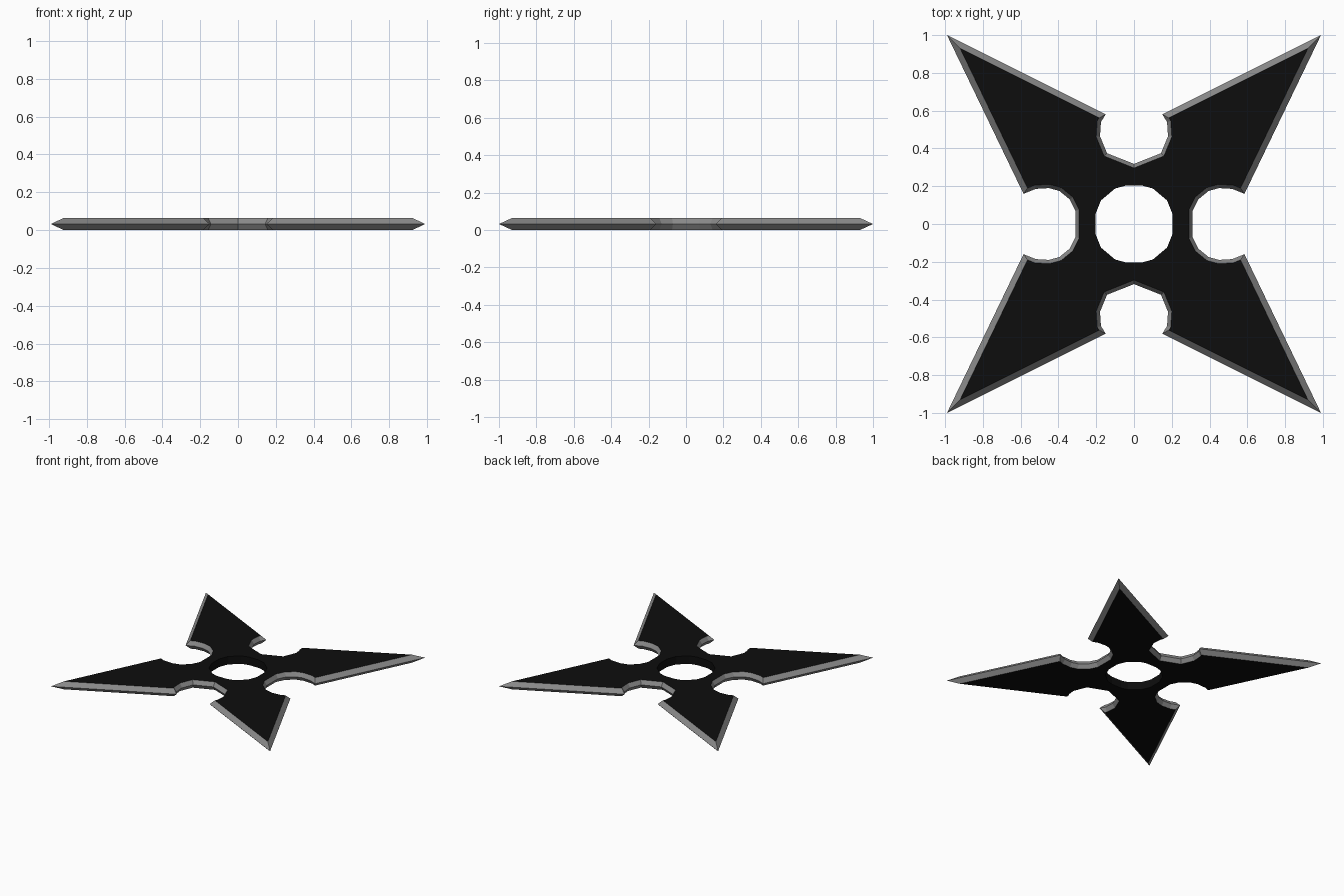
import bpy, bmesh
from mathutils import Vector

if "Cube" in bpy.data.objects:
    bpy.data.objects.remove(bpy.data.objects["Cube"])

H = 0.065  # plate thickness


def material(name, col):
    m = bpy.data.materials.new(name)
    m.diffuse_color = (*col, 1)
    m.use_nodes = True
    m.node_tree.nodes["Principled BSDF"].inputs["Base Color"].default_value = m.diffuse_color
    return m


def mirror4(quarter):
    """Mirror first-quadrant points (counter-clockwise) into a full loop."""
    half = quarter + [(-x, y) for x, y in reversed(quarter) if x > 0]
    return half + [(x, -y) for x, y in reversed(half)]


def inset(pts):
    """Move each edge inwards: long blade edges further than notch edges."""
    n, out = len(pts), []
    P = [Vector(p) for p in pts]

    def line(a, b):
        d = b - a
        w = 0.032 if d.length > 0.5 else 0.02
        normal = Vector((-d.y, d.x)).normalized()
        return normal, normal.dot(a) + w

    for i in range(n):
        n1, c1 = line(P[i - 1], P[i])
        n2, c2 = line(P[i], P[(i + 1) % n])
        det = n1.x * n2.y - n1.y * n2.x
        if abs(det) < 1e-4:
            out.append(P[i] + n1 * (c1 - n1.dot(P[i])))
        else:
            out.append(Vector(((c1 * n2.y - c2 * n1.y) / det,
                               (n1.x * c2 - n2.x * c1) / det)))
    return out


# Quarter profiles: side notch, blade tip, top notch / centre hole
outline = mirror4([(0.31, 0.07), (0.34, 0.13), (0.395, 0.175), (0.45, 0.19),
                   (0.52, 0.186), (0.585, 0.16), (0.99, 1.0), (0.15, 0.58),
                   (0.175, 0.54), (0.18, 0.465), (0.143, 0.375), (0, 0.318)])
hole = mirror4([(0.205, 0.05), (0.175, 0.125), (0.1, 0.188), (0.045, 0.203)])
face = inset(outline)

bm = bmesh.new()


def ring(pts, z):
    vs = [bm.verts.new((p[0], p[1], z)) for p in pts]
    for i in range(len(vs)):
        bm.edges.new((vs[i - 1], vs[i]))
    return vs


def walls(a, b, mat):
    for i in range(len(a)):
        f = bm.faces.new((a[i - 1], a[i], b[i], b[i - 1]))
        f.material_index = mat


mid = ring(outline, H / 2)
outer, inner = [], []
for z in (0, H):
    outer.append(ring(face, z))
    inner.append(ring(hole, z))
    # flat black face around the hole
    vs = set(outer[-1] + inner[-1])
    edges = [e for e in bm.edges if e.verts[0] in vs and e.verts[1] in vs]
    bmesh.ops.triangle_fill(bm, use_beauty=True, edges=edges,
                            normal=(0, 0, 1))

# ground edges and hole wall
walls(outer[0], mid, 1)
walls(mid, outer[1], 1)
walls(inner[0], inner[1], 0)
bmesh.ops.recalc_face_normals(bm, faces=bm.faces)

me = bpy.data.meshes.new("throwing_star")
bm.to_mesh(me)
bm.free()
me.materials.append(material("black steel", (0.004, 0.004, 0.004)))
me.materials.append(material("ground grey edge", (0.25, 0.25, 0.25)))
ob = bpy.data.objects.new("throwing_star", me)
bpy.context.collection.objects.link(ob)
